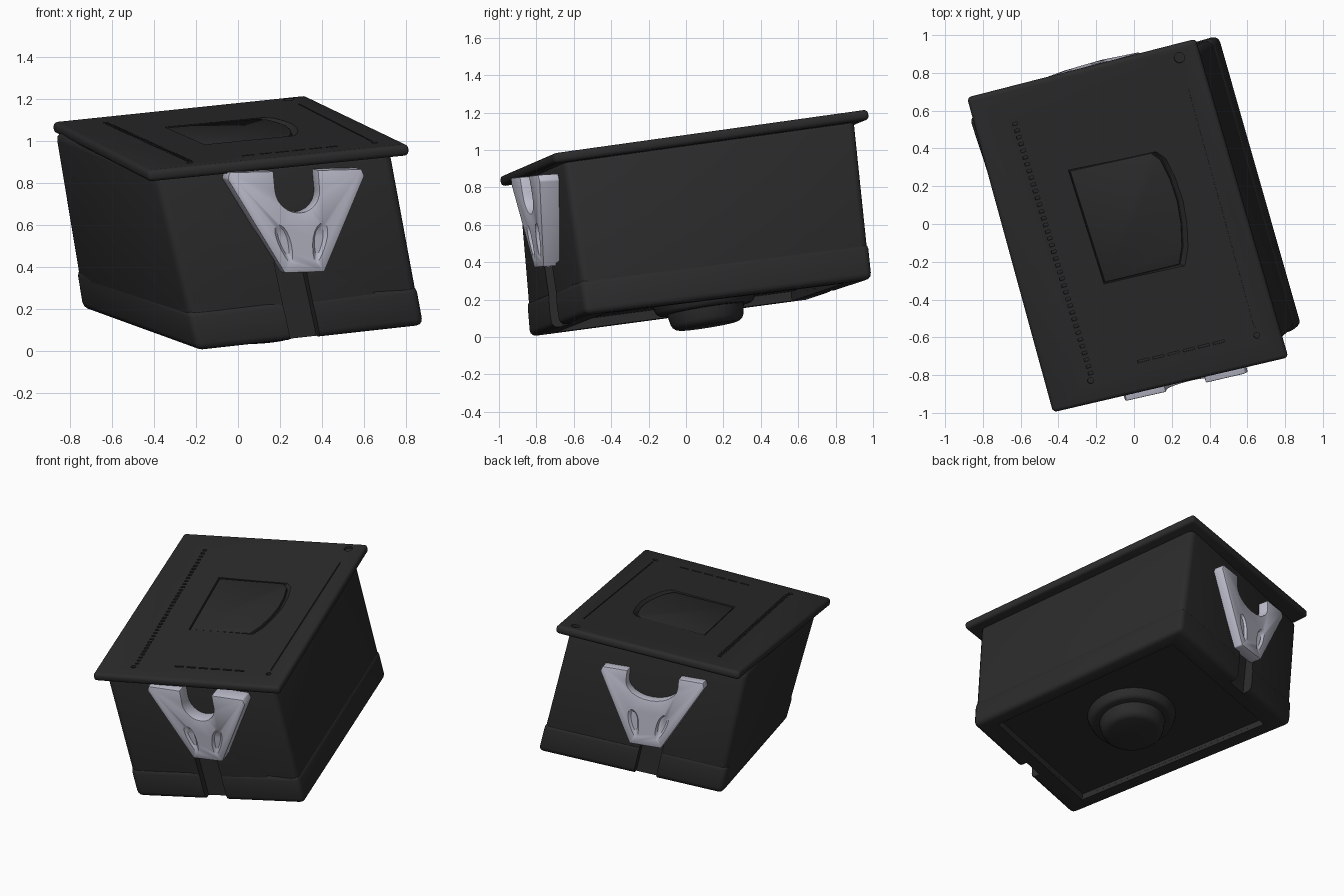
import bpy, bmesh, math
from mathutils import Vector

if "Cube" in bpy.data.objects:
    bpy.data.objects.remove(bpy.data.objects["Cube"])

def material(name, col):
    m = bpy.data.materials.new(name)
    m.diffuse_color = (*col, 1)
    m.use_nodes = True
    m.node_tree.nodes["Principled BSDF"].inputs["Base Color"].default_value = m.diffuse_color
    return m

DARK = material("charcoal plastic", (0.024, 0.024, 0.024))
PALE = material("pale lilac grey", (0.51, 0.51, 0.61))

# Lid plane: everything on the lid is placed by x, y and height above it
W = Vector((-0.063, -0.159, 0.985)).normalized()
def on_lid(x, y, h=0.0):
    return Vector((x, y, 1.043 + 0.064 * x + 0.158 * y)) + W * h

# Leaning body: corner order FL, FR, BR, BL
TOP = [on_lid(x, y, -0.04) for x, y in ((-0.40, -0.91), (0.73, -0.66), (0.27, 0.90), (-0.88, 0.56))]
BOT = [Vector(p) for p in ((-0.19, -0.835, 0.0), (0.885, -0.53, 0.12), (0.45, 0.995, 0.31), (-0.74, 0.66, 0.20))]

def body_pt(u, v, t):
    """u left-right, v front-back, t top-bottom, all 0..1"""
    def quad(c):
        return c[0].lerp(c[1], u).lerp(c[3].lerp(c[2], u), v)
    return quad(TOP).lerp(quad(BOT), t)

def rings(u0, u1, v0, v1, t0, t1):
    uv = ((u0, v0), (u1, v0), (u1, v1), (u0, v1))
    return [[body_pt(u, v, t) for u, v in uv] for t in (t0, t1)]

def make(name, prisms, mat=DARK, bevel=0.0, segs=3):
    """One object from a list of (ring, ring) prisms"""
    bm = bmesh.new()
    for a, b in prisms:
        va = [bm.verts.new(p) for p in a]
        vb = [bm.verts.new(p) for p in b]
        bm.faces.new(va)
        bm.faces.new(vb[::-1])
        n = len(va)
        for i in range(n):
            j = (i + 1) % n
            bm.faces.new((va[j], va[i], vb[i], vb[j]))
    bmesh.ops.recalc_face_normals(bm, faces=bm.faces)
    me = bpy.data.meshes.new(name)
    bm.to_mesh(me)
    bm.free()
    me.materials.append(mat)
    ob = bpy.data.objects.new(name, me)
    bpy.context.collection.objects.link(ob)
    if bevel:
        m = ob.modifiers.new("bevel", "BEVEL")
        m.width, m.segments = bevel, segs
        apply(ob, m)
    return ob

def select(ob):
    bpy.ops.object.select_all(action='DESELECT')
    ob.select_set(True)
    bpy.context.view_layer.objects.active = ob

def apply(ob, m):
    select(ob)
    bpy.ops.object.modifier_apply(modifier=m.name)

def cut(ob, prisms):
    c = make("cutter", prisms)
    m = ob.modifiers.new("cut", "BOOLEAN")
    m.operation, m.solver, m.object = 'DIFFERENCE', 'EXACT', c
    apply(ob, m)
    bpy.data.objects.remove(c)

def smooth(ob):
    select(ob)
    bpy.ops.object.shade_smooth_by_angle(angle=math.radians(35))

# Body and nearly flush base skirt, notched front and back, hollow below
body = make("body", [rings(0, 1, 0, 1, -0.01, 0.97)], bevel=0.04)
skirt = make("base_skirt", [rings(-0.004, 1.004, -0.004, 1.003, 0.77, 1.0)], bevel=0.035)
notches = [rings(0.41, 0.54, -0.1, 0.035, 0.55, 1.1), rings(0.36, 0.48, 0.965, 1.1, 0.6, 1.1)]
hollow = [rings(0.08, 0.92, 0.08, 0.92, 0.94, 1.2)]
for ob in (body, skirt):
    cut(ob, notches)
    cut(ob, hollow)
    smooth(ob)

# Round foot under the middle
def disc(c, r, h, n=40):
    side = Vector((1, 0, 0)) - W * W.x
    side.normalize()
    up = W.cross(side)
    return [c + W * h + (side * math.cos(a) + up * math.sin(a)) * r
            for a in (2 * math.pi * i / n for i in range(n))]

mid = body_pt(0.5, 0.5, 1.0) + Vector((0.0, 0.03, 0.0))
foot = make("round_foot", [(disc(mid, 0.29, 0.08), disc(mid, 0.26, -0.01))], bevel=0.02)
smooth(foot)
foot_pad = make("round_foot_pad", [(disc(mid, 0.22, 0.05), disc(mid, 0.19, -0.10))], bevel=0.035)
smooth(foot_pad)

# Lid
corners = ((-0.43, -1.0), (0.815, -0.71), (0.325, 0.975), (-0.885, 0.665))
lid = make("lid", [([on_lid(x, y) for x, y in corners],
                    [on_lid(x, y, -0.055) for x, y in corners])], bevel=0.022, segs=4)

def strip(x0, y0, x1, y1, width, depth=0.012):
    a, b = Vector((x0, y0)), Vector((x1, y1))
    d = (b - a).normalized()
    n = Vector((-d.y, d.x)) * width / 2
    pts = (a + n, b + n, b - n, a - n)
    return [on_lid(*p, 0.02) for p in pts], [on_lid(*p, -depth) for p in pts]

# Stitched row, border grooves and small screw holes in the lid
marks = []
for i in range(38):
    f = i / 37
    x, y = -0.63 + 0.40 * f, 0.53 - 1.32 * f
    marks.append(strip(x - 0.012, y - 0.004, x + 0.012, y + 0.004, 0.016))
marks.append(strip(0.29, 0.72, 0.64, -0.55, 0.006, 0.005))
for i in range(6):
    x = 0.02 + i * 0.08
    y = -0.73 + 0.24 * (x - 0.02)
    marks.append(strip(x, y, x + 0.06, y + 0.015, 0.012, 0.008))
for x, y, r in ((0.24, 0.88, 0.028), (-0.23, -0.83, 0.016), (0.65, -0.59, 0.016)):
    marks.append((disc(on_lid(x, y), r, 0.02, 16), disc(on_lid(x, y), r, -0.015, 16)))
cut(lid, marks)

# Grip plate set in a D-shaped recess
plate = [(-0.34, 0.28), (0.09, 0.375), (0.14, 0.34), (0.19, 0.24), (0.23, 0.12),
         (0.25, 0.0), (0.255, -0.12), (0.24, -0.215), (-0.155, -0.31)]
def ring(s, dx, h):
    return [on_lid(x * s + (dx if x > 0 else 0), (y - 0.03) * s + 0.03, h) for x, y in plate]
cut(lid, [(ring(1.03, 0.05, 0.02), ring(1.015, 0.0, -0.02))])
smooth(lid)
smooth(make("grip_plate", [(ring(1.0, 0, -0.003), ring(1.0, 0, -0.035))], bevel=0.006, segs=2))

# V-shaped brackets, front and back
def bracket(name, centre, v, drop, proud_top, taper, u_half, u_mid):
    across = body_pt(1, v, 0.4) - body_pt(0, v, 0.4)
    down = body_pt(0.5, v, 1) - body_pt(0.5, v, 0)
    out = across.cross(down).normalized()
    if (out.y > 0) != (v > 0.5):
        out = -out
    def pt(off, t, d, proud=True):
        face = body_pt(centre - 0.02 - 0.05 * t / 0.62 + off, v, t + drop + 0.1 * off)
        return face + out * (d + (proud_top - taper * t if proud else 0))
    outline = [(-0.285, 0.04), (-0.275, 0.0), (-u_half, 0.0)]
    for i in range(13):
        a = math.pi * (1 + i / 12)
        outline.append((u_half * math.cos(a), u_mid - 0.13 * math.sin(a)))
    outline += [(u_half, 0.0), (0.275, 0.0), (0.285, 0.04), (0.085, 0.58), (-0.085, 0.58)]
    ob = make(name, [([pt(o, t, 0) for o, t in outline],
                      [pt(o, t, -0.02, False) for o, t in outline])], PALE, 0.006, 2)
    # Two long hollows leaning towards each other
    dents = []
    for s in (-1, 1):
        loop = []
        for i in range(20):
            a = 2 * math.pi * i / 20
            t = 0.42 + 0.13 * math.sin(a)
            wide = 0.034 - 0.08 * (t - 0.42)
            loop.append((s * (0.095 - 0.18 * (t - 0.30)) + wide * math.cos(a), t))
        c = (sum(o for o, _ in loop) / 20, 0.38)
        small = [(c[0] + (o - c[0]) * 0.5, c[1] + (t - c[1]) * 0.6) for o, t in loop]
        dents.append(([pt(o, t, 0.01) for o, t in loop], [pt(o, t, -0.014) for o, t in small]))
    cut(ob, dents)
    ob.data.materials.clear()
    ob.data.materials.append(PALE)
    for p in ob.data.polygons:
        p.material_index = 0
    smooth(ob)

bracket("front_bracket", 0.585, 0, 0.04, 0.11, 0.06, 0.092, 0.11)
bracket("back_bracket", 0.51, 1, 0.15, 0.065, 0.01, 0.14, 0.08)
